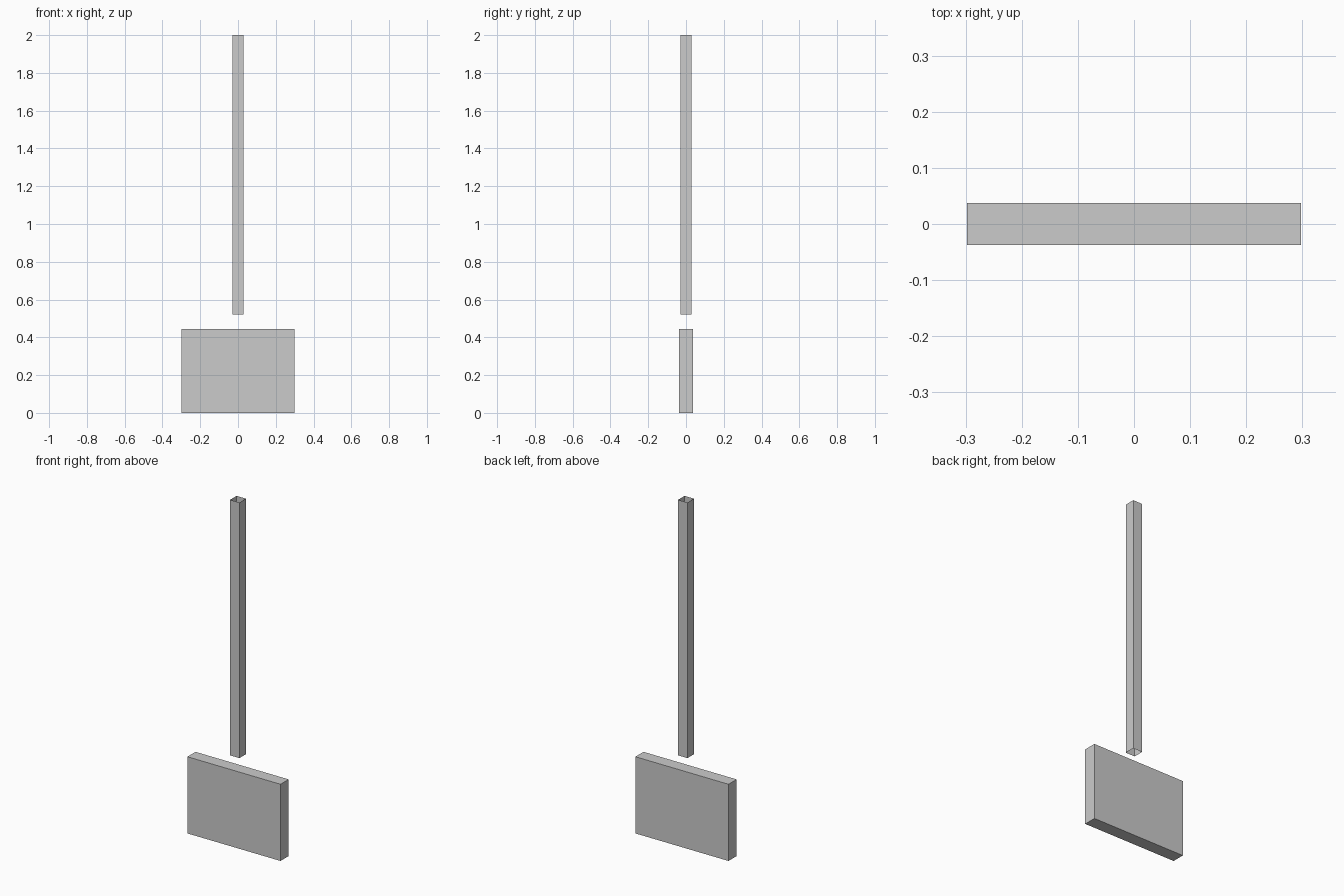
import bpy, bmesh
from mathutils import Matrix, Vector

if "Cube" in bpy.data.objects:
    bpy.data.objects.remove(bpy.data.objects["Cube"])


def add_box(name, size, z_min, z_max, open_ends=False):
    """Box centred on x = y = 0, optionally without its end caps."""
    bm = bmesh.new()
    scale = Matrix.Diagonal((size[0], size[1], z_max - z_min, 1))
    move = Matrix.Translation(Vector((0, 0, (z_min + z_max) / 2)))
    bmesh.ops.create_cube(bm, size=1, matrix=move @ scale)
    if open_ends:
        bm.normal_update()
        caps = [f for f in bm.faces if abs(f.normal.z) > 0.9]
        bmesh.ops.delete(bm, geom=caps, context='FACES_ONLY')
    mesh = bpy.data.meshes.new(name)
    bm.to_mesh(mesh)
    bm.free()
    obj = bpy.data.objects.new(name, mesh)
    bpy.context.collection.objects.link(obj)
    return obj


# Solid block at the bottom
add_box("head_block", (0.596, 0.074), 0.0, 0.444)

# Thin-walled square shaft, open at both ends, floating above the block
add_box("shaft", (0.06, 0.06), 0.521, 2.0, open_ends=True)
